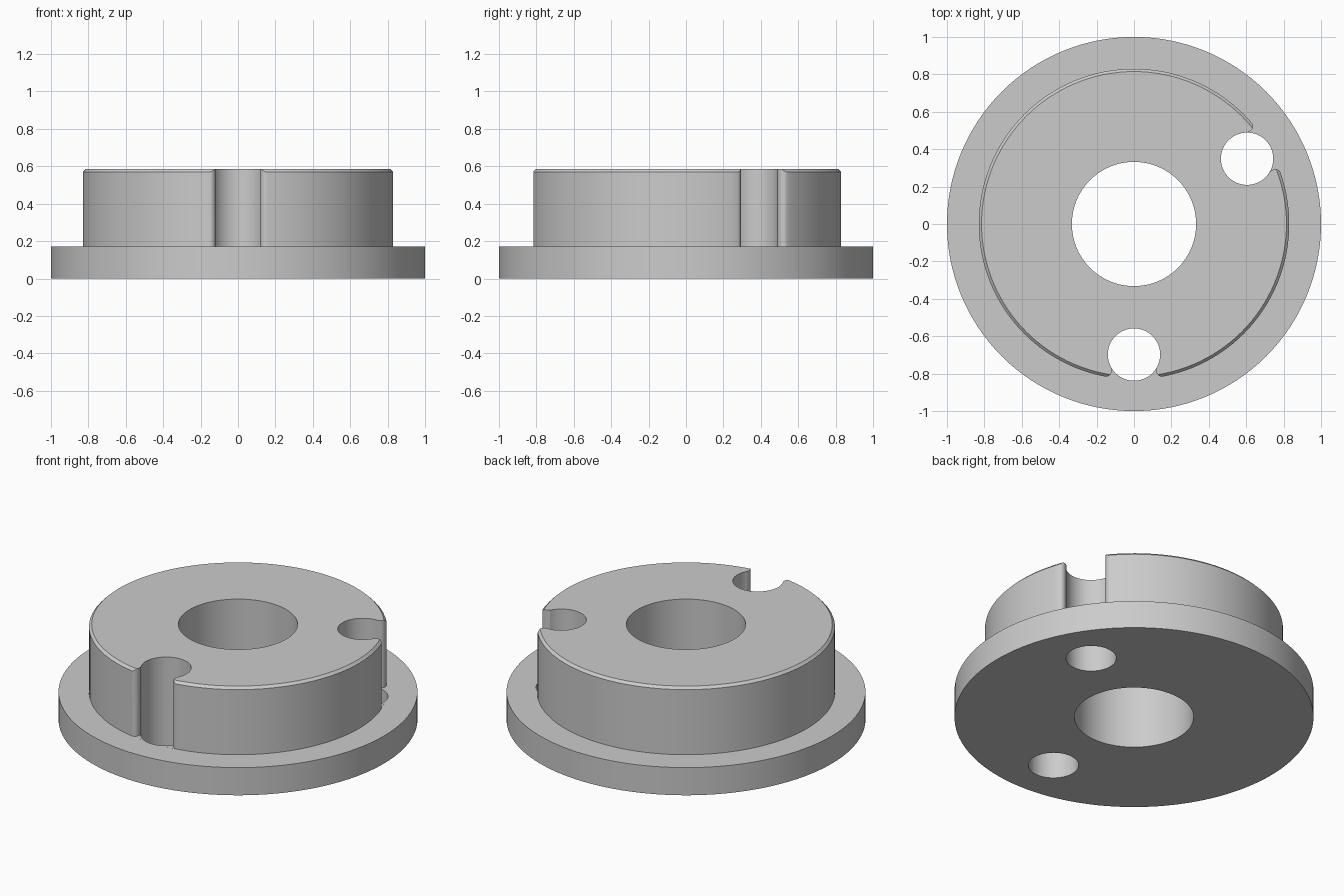
import bpy, bmesh, math
from mathutils import Matrix

cube = bpy.data.objects.get("Cube")
if cube:
    bpy.data.objects.remove(cube, do_unlink=True)

FLANGE_R, BOSS_R, BORE_R = 1.0, 0.83, 0.332
FLANGE_Z, TOP_Z, CHAMFER = 0.17, 0.585, 0.015
HOLE_R, HOLE_DIST = 0.14, 0.698
SLOT_W, FILLET = 0.12, 0.03
SEGMENTS = 128

steel = bpy.data.materials.new("plain grey")
steel.use_nodes = True
grey = (0.6, 0.6, 0.6, 1)
steel.diffuse_color = grey
steel.node_tree.nodes["Principled BSDF"].inputs["Base Color"].default_value = grey


def finish(bm, name, helper=False):
    bmesh.ops.recalc_face_normals(bm, faces=bm.faces)
    mesh = bpy.data.meshes.new(name)
    bm.to_mesh(mesh)
    bm.free()
    mesh.materials.append(steel)
    obj = bpy.data.objects.new(name, mesh)
    bpy.context.collection.objects.link(obj)
    if helper:
        obj.hide_render = True
        obj.hide_set(True)
    return obj


def lathe(name, profile):
    """Revolve a closed (radius, height) profile about z."""
    bm = bmesh.new()
    verts = [bm.verts.new((r, 0, z)) for r, z in profile]
    edges = [bm.edges.new((v, verts[i - 1])) for i, v in enumerate(verts)]
    bmesh.ops.spin(bm, geom=verts + edges, axis=(0, 0, 1), cent=(0, 0, 0),
                   angle=math.tau, steps=SEGMENTS, use_merge=True)
    bmesh.ops.remove_doubles(bm, verts=bm.verts, dist=1e-5)
    return finish(bm, name)


def prism(name, outline, z0, z1, angle):
    """Extrude an outline drawn along +x, turned about z."""
    bm = bmesh.new()
    face = bm.faces.new([bm.verts.new((x, y, z0)) for x, y in outline])
    top = bmesh.ops.extrude_face_region(bm, geom=[face])["geom"]
    bmesh.ops.translate(bm, vec=(0, 0, z1 - z0),
                        verts=[g for g in top if isinstance(g, bmesh.types.BMVert)])
    bm.transform(Matrix.Rotation(angle, 4, "Z"))
    return finish(bm, name, helper=True)


# Flanged body with centre bore and chamfered rim
body = lathe("flanged_hub", [
    (BORE_R, 0), (FLANGE_R, 0), (FLANGE_R, FLANGE_Z), (BOSS_R, FLANGE_Z),
    (BOSS_R, TOP_Z - CHAMFER), (BOSS_R - CHAMFER, TOP_Z), (BORE_R, TOP_Z)])

# Round hole outline, and the slot mouth with rounded corners
hole = [(HOLE_DIST + HOLE_R * math.cos(math.tau * i / 64),
         HOLE_R * math.sin(math.tau * i / 64)) for i in range(64)]
start = math.sqrt(BOSS_R ** 2 - (SLOT_W + FILLET) ** 2) - FILLET
half = [(HOLE_DIST, SLOT_W)]
for i in range(9):
    a = math.pi / 2 * i / 8
    half.append((start + FILLET * math.sin(a), SLOT_W + FILLET * (1 - math.cos(a))))
half.append((BOSS_R + 0.1, SLOT_W + FILLET))
slot = half + [(x, -y) for x, y in reversed(half)]

# Three bolt holes opening through the side of the boss
for n in range(3):
    angle = math.radians(30 + 120 * n)
    cutters = (prism(f"hole_cutter_{n + 1}", hole, -0.1, 0.7, angle),
               prism(f"slot_cutter_{n + 1}", slot, FLANGE_Z + 0.0002, 0.7, angle))
    for cutter in cutters:
        mod = body.modifiers.new(cutter.name, "BOOLEAN")
        mod.operation = "DIFFERENCE"
        mod.solver = "EXACT"
        mod.object = cutter

# Bake the cuts, then smooth the curved walls
bpy.context.view_layer.update()
cut = bpy.data.meshes.new_from_object(body.evaluated_get(bpy.context.evaluated_depsgraph_get()))
body.modifiers.clear()
body.data = cut
for obj in [o for o in bpy.data.objects if "_cutter_" in o.name]:
    bpy.data.objects.remove(obj, do_unlink=True)
bpy.ops.object.select_all(action="DESELECT")
body.select_set(True)
bpy.context.view_layer.objects.active = body
bpy.ops.object.shade_smooth_by_angle(angle=math.radians(30))
